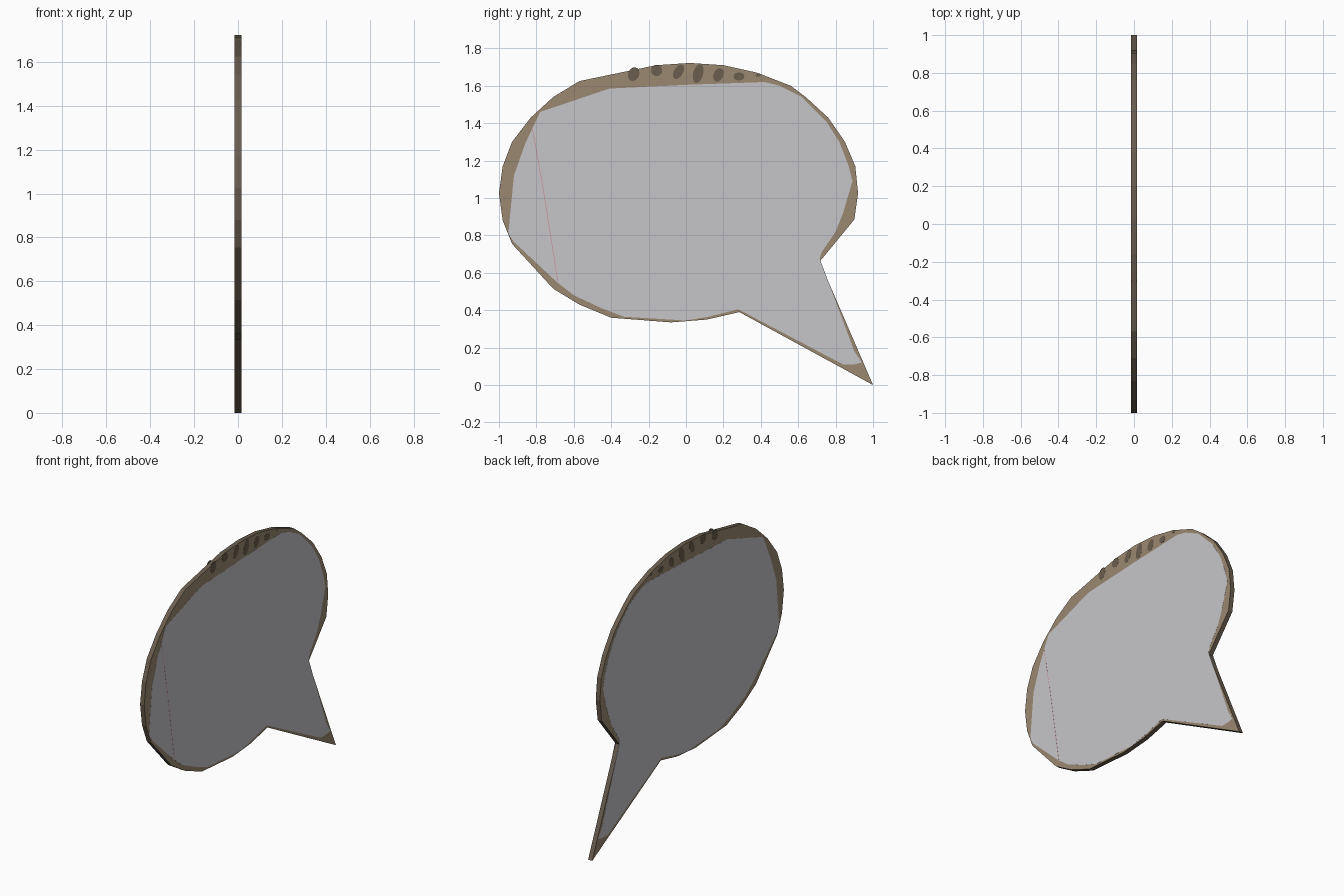
import bpy, bmesh, math


def mat(name, r, g, b):
    m = bpy.data.materials.new(name)
    m.diffuse_color = (r, g, b, 1)
    return m


TAN = mat("tan border", 0.33, 0.25, 0.165)
BROWN = mat("dark brown", 0.145, 0.11, 0.077)
GREY = mat("light grey", 0.565, 0.565, 0.59)
PINK = mat("pink", 0.62, 0.25, 0.26)


def prism(name, pts, x0, x1, face_mat, side_mat):
    """Flat outline in the y-z plane, extruded from x0 to x1."""
    bm = bmesh.new()
    f = bm.faces.new([bm.verts.new((x0, y, z)) for y, z in pts])
    r = bmesh.ops.extrude_face_region(bm, geom=[f], use_keep_orig=True)
    for e in r["geom"]:
        if isinstance(e, bmesh.types.BMVert):
            e.co.x = x1
    bmesh.ops.recalc_face_normals(bm, faces=bm.faces)
    for f in bm.faces:
        f.material_index = 0 if len(f.verts) == len(pts) and abs(f.normal.x) > 0.9 else 1
    me = bpy.data.meshes.new(name)
    bm.to_mesh(me)
    bm.free()
    me.materials.append(face_mat)
    me.materials.append(side_mat)
    ob = bpy.data.objects.new(name, me)
    bpy.context.collection.objects.link(ob)
    return ob


def both_sides(name, pts, m, top=0.0155):
    prism(name + "_right", pts, 0.0135, top, m, m)
    prism(name + "_left", pts, -top, -0.0135, m, m)


# Speech-bubble slab with tail
outline = [(1.0, 0.0), (0.715, 0.66), (0.90, 0.885), (0.92, 1.025), (0.905, 1.17),
           (0.85, 1.30), (0.76, 1.43), (0.64, 1.54), (0.56, 1.60), (0.38, 1.67),
           (0.20, 1.71), (0.02, 1.722), (-0.16, 1.71), (-0.57, 1.625), (-0.71, 1.54),
           (-0.83, 1.43), (-0.93, 1.30), (-0.98, 1.17), (-1.0, 1.025), (-0.98, 0.88),
           (-0.93, 0.755), (-0.71, 0.515), (-0.57, 0.43), (-0.40, 0.36), (-0.08, 0.335),
           (0.11, 0.35), (0.285, 0.39)]
prism("bubble_slab", outline, -0.015, 0.015, TAN, BROWN)

# Grey panels on both faces
panel = [(0.94, 0.12), (0.90, 0.18), (0.715, 0.675), (0.725, 0.71), (0.80, 0.82),
         (0.84, 0.92), (0.89, 1.09), (0.87, 1.17), (0.82, 1.30), (0.75, 1.41),
         (0.62, 1.54), (0.50, 1.60), (0.42, 1.62), (0.0, 1.605), (-0.41, 1.585),
         (-0.78, 1.46), (-0.86, 1.29), (-0.92, 1.12), (-0.95, 0.81), (-0.92, 0.765),
         (-0.69, 0.55), (-0.60, 0.48), (-0.45, 0.41), (-0.33, 0.365), (0.0, 0.345),
         (0.12, 0.365), (0.28, 0.405), (0.84, 0.11), (0.90, 0.11)]
both_sides("panel", panel, GREY)

# Dark spots along the top border: y, z, half width, half height, tilt
spots = [(-0.28, 1.662, 0.03, 0.038, -0.4), (-0.157, 1.682, 0.03, 0.03, -0.4),
         (-0.04, 1.675, 0.024, 0.043, -0.5), (0.065, 1.665, 0.027, 0.052, -0.25),
         (0.173, 1.658, 0.026, 0.038, -0.4), (0.283, 1.65, 0.029, 0.022, 0),
         (0.385, 1.656, 0.015, 0.008, 0)]
for i, (y, z, a, b, t) in enumerate(spots):
    pts = []
    for k in range(14):
        u = 2 * math.pi * k / 14
        p, q = a * math.cos(u), b * math.sin(u)
        pts.append((y + p * math.cos(t) - q * math.sin(t),
                    z + p * math.sin(t) + q * math.cos(t)))
    both_sides(f"spot_{i}", pts, BROWN)

# Fine pink line on the right face
line = [(-0.823, 1.38), (-0.765, 1.06), (-0.685, 0.55)]
pts = [(y - 0.0015, z) for y, z in line] + [(y + 0.0015, z) for y, z in reversed(line)]
prism("pink_line", pts, 0.0145, 0.0158, PINK, PINK)
